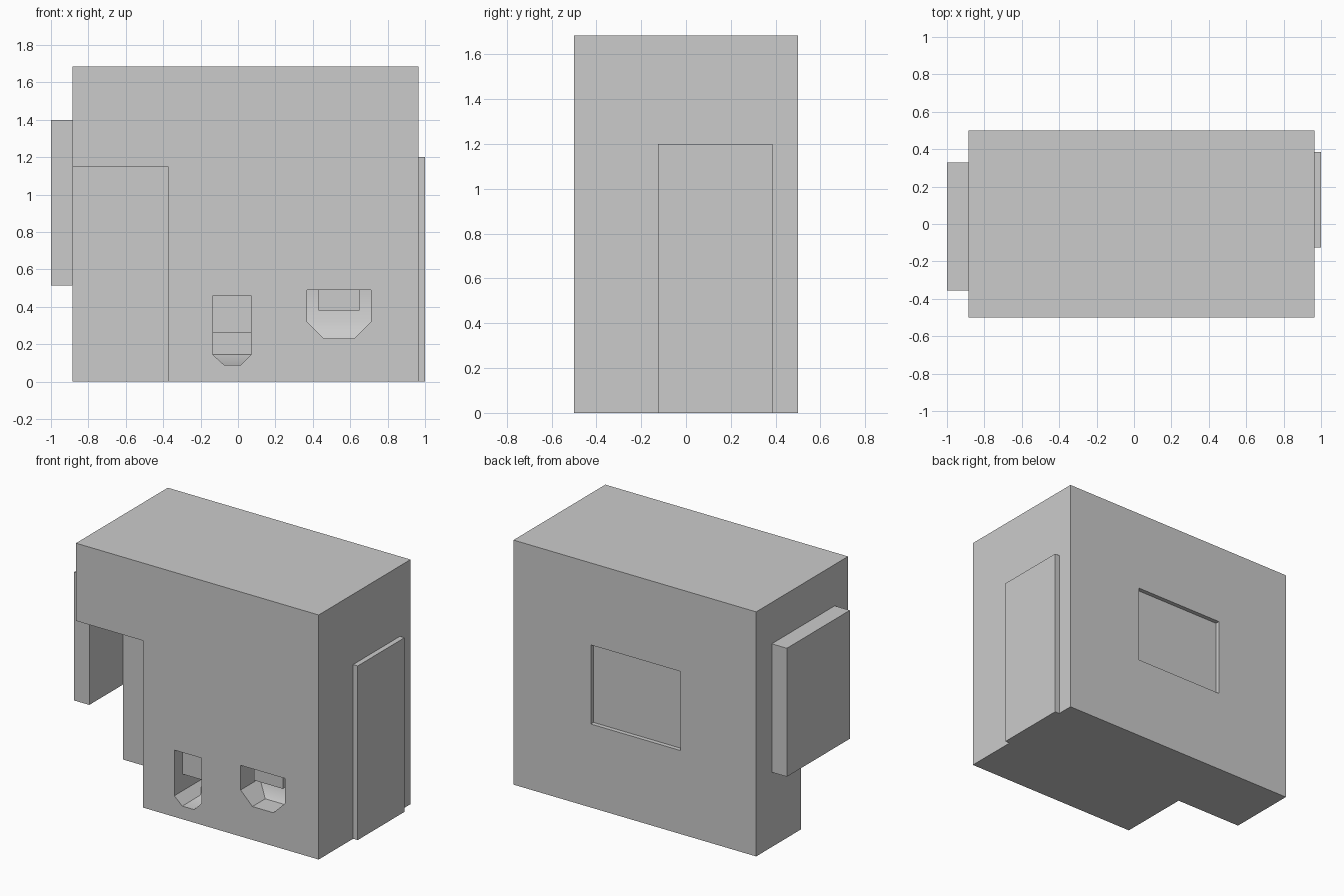
import bpy, bmesh, math

if "Cube" in bpy.data.objects:
    bpy.data.objects.remove(bpy.data.objects["Cube"])


def mesh_object(name, verts, faces):
    me = bpy.data.meshes.new(name)
    bm = bmesh.new()
    vs = [bm.verts.new(v) for v in verts]
    for f in faces:
        bm.faces.new([vs[i] for i in f])
    bmesh.ops.recalc_face_normals(bm, faces=bm.faces)
    bm.to_mesh(me)
    bm.free()
    ob = bpy.data.objects.new(name, me)
    bpy.context.collection.objects.link(ob)
    return ob


def box(name, x, y, z):
    verts = [(a, b, c) for a in x for b in y for c in z]
    faces = [(0, 1, 3, 2), (4, 6, 7, 5), (0, 4, 5, 1),
             (2, 3, 7, 6), (0, 2, 6, 4), (1, 5, 7, 3)]
    return mesh_object(name, verts, faces)


def pocket(name, x, xb, z, depth, floor_depth):
    """Six-sided pocket: chamfered bottom, back leaning in below z[1]."""
    outline = [(x[0], z[2]), (x[0], z[1]), (xb[0], z[0]),
               (xb[1], z[0]), (x[1], z[1]), (x[1], z[2])]
    deep = [depth, depth, floor_depth, floor_depth, depth, depth]
    verts = [(a, -0.6, c) for a, c in outline]
    verts += [(a, FRONT + d, c) for (a, c), d in zip(outline, deep)]
    faces = [tuple(range(6)), (6, 7, 10, 11), (7, 8, 9, 10)]
    faces += [(i, (i + 1) % 6, (i + 1) % 6 + 6, i + 6) for i in range(6)]
    return mesh_object(name, verts, faces)


FRONT, BACK = -0.5, 0.5
LEFT, RIGHT, TOP = -0.885, 0.965, 1.685

# Main body with corner notch, rear window recess and two front pockets
body = box("body", (LEFT, RIGHT), (FRONT, BACK), (0, TOP))
cutters = [
    box("notch_cutter", (-1.2, -0.375), (-0.7, 0.01), (-0.2, 1.15)),
    box("window_cutter", (-0.31, 0.375), (BACK - 0.03, 0.7), (0.575, 1.12)),
    pocket("small_pocket_cutter", (-0.135, 0.07), (-0.075, 0.015),
           (0.09, 0.145, 0.46), 0.30, 0.20),
    pocket("wide_pocket_cutter", (0.37, 0.71), (0.46, 0.62),
           (0.23, 0.32, 0.49), 0.21, 0.14),
]
bpy.context.view_layer.objects.active = body
body.select_set(True)
for cutter in cutters:
    mod = body.modifiers.new(cutter.name, 'BOOLEAN')
    mod.operation = 'DIFFERENCE'
    mod.solver = 'EXACT'
    mod.object = cutter
    bpy.ops.object.modifier_apply(modifier=mod.name)
    bpy.data.objects.remove(cutter)
bpy.ops.object.shade_smooth_by_angle(angle=math.radians(40))

# Blocks hanging inside the front pockets
box("small_pocket_block", (-0.135, 0.07), (FRONT + 0.09, FRONT + 0.30), (0.26, 0.46))
box("wide_pocket_block", (0.43, 0.65), (FRONT + 0.06, FRONT + 0.21), (0.38, 0.49))

# Side box on the left and door panel on the right
box("side_box", (-1.0, LEFT), (-0.355, 0.33), (0.515, 1.4))
box("door_panel", (RIGHT, 1.0), (-0.125, 0.385), (0, 1.2))
